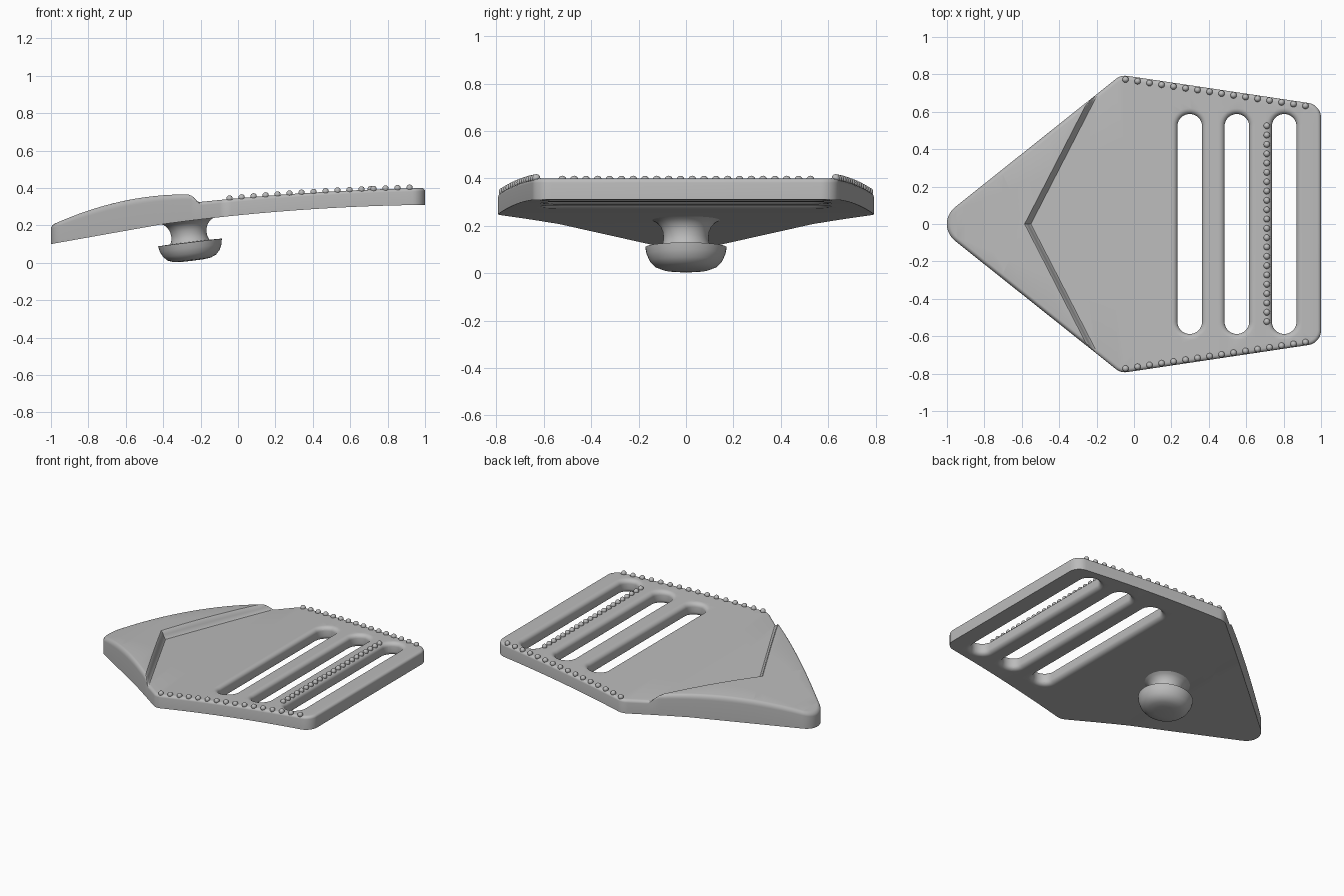
import bpy, bmesh
from math import sin, cos, pi, radians
from mathutils import Vector

cube = bpy.data.objects.get("Cube")
if cube:
    bpy.data.objects.remove(cube, do_unlink=True)

grey = bpy.data.materials.new("satin_grey")
grey.use_nodes = True
grey.diffuse_color = (0.5, 0.5, 0.5, 1)
grey.node_tree.nodes["Principled BSDF"].inputs["Base Color"].default_value = (0.5, 0.5, 0.5, 1)

THICK = 0.1                       # flat thickness before bending
APEX = Vector((-0.585, 0, 0))     # inner point of the raised nose
SLANT = Vector((-0.889, 0.458, 0))
STEP = 0.03


def finish(bm, name, angle=35):
    bmesh.ops.recalc_face_normals(bm, faces=bm.faces)
    mesh = bpy.data.meshes.new(name)
    bm.to_mesh(mesh)
    bm.free()
    mesh.materials.append(grey)
    obj = bpy.data.objects.new(name, mesh)
    bpy.context.collection.objects.link(obj)
    bpy.ops.object.select_all(action='DESELECT')
    obj.select_set(True)
    bpy.context.view_layer.objects.active = obj
    bpy.ops.object.shade_smooth_by_angle(angle=radians(angle))
    return obj


# Height curves along the length
def bottom_z(x):
    if x < -0.4:
        return 0.207 + 0.178 * (x + 0.4)
    return 0.254 + 0.1 * x - 0.044 * x * x


def deck_z(x):
    return 0.345 + 0.09 * x - 0.035 * x * x


def nose_z(x):
    return 0.2 + 0.3325 * (x + 1) - 0.32 * (x + 1) * (x + 0.6)


def top_z(x, y):
    d = SLANT.dot(Vector((x, abs(y), 0)) - APEX)
    k = min(max(d / STEP + 1, 0), 1)
    k = k * k * (3 - 2 * k)
    return deck_z(x) + k * (nose_z(x) - deck_z(x))


def rounded(corners, grow=0.0, steps=10):
    """Outline with arcs at (x, y, radius) corners, offset by grow."""
    points = []
    for i, (x, y, r) in enumerate(corners):
        p = Vector((x, y))
        a = (Vector(corners[i - 1][:2]) - p).normalized()
        b = (Vector(corners[(i + 1) % len(corners)][:2]) - p).normalized()
        half = a.angle(b) / 2
        mid = (a + b).normalized()
        centre = p + mid * (r / sin(half))
        sweep = pi / 2 - half
        for s in range(steps + 1):
            t = sweep * (2 * s / steps - 1)
            out = Vector((-mid.x * cos(t) + mid.y * sin(t),
                          -mid.x * sin(t) - mid.y * cos(t)))
            points.append(centre + out * (r + grow))
    return points


def wall(bm, corners, profile):
    """Stack offset copies of one outline and skin them."""
    rings = [[bm.verts.new((p.x, p.y, z)) for p in rounded(corners, g)] for g, z in profile]
    for low, high in zip(rings, rings[1:]):
        for i in range(len(low)):
            bm.faces.new((low[i - 1], low[i], high[i], high[i - 1]))


# Plate: rounded arrow outline with three strap slots
half_outline = [(-0.07, -0.797, 0.08), (1.0, -0.637, 0.08)]
outline = [(-1.07, 0, 0.115)] + half_outline + [(x, -y, r) for x, y, r in reversed(half_outline)]
quarter = [pi / 2 * i / 5 for i in range(6)]
EDGE, LIP = 0.02, 0.03
rim = [(0, 0)] + [(EDGE * (cos(a) - 1), THICK - EDGE + EDGE * sin(a)) for a in quarter]
lip_top = [(LIP * (1 - cos(a)), THICK - LIP + LIP * sin(a)) for a in quarter]
lip = [(g, THICK - z) for g, z in reversed(lip_top)] + lip_top

bm = bmesh.new()
wall(bm, outline, rim)
for cx in (0.298, 0.55, 0.803):
    w, h = 0.066, 0.588
    wall(bm, [(cx - w, -h, w), (cx + w, -h, w), (cx + w, h, w), (cx - w, h, w)], lip)
bmesh.ops.remove_doubles(bm, verts=bm.verts, dist=0.0002)
for level in (0, THICK):
    edges = [e for e in bm.edges if e.is_boundary
             and all(abs(v.co.z - level) < 0.001 for v in e.verts)]
    bmesh.ops.triangle_fill(bm, edges=edges, use_beauty=True, normal=(0, 0, 1))


def slice_at(point, normal):
    bmesh.ops.bisect_plane(bm, geom=bm.verts[:] + bm.edges[:] + bm.faces[:],
                           dist=0.00001, plane_co=point, plane_no=normal)


# Slice the plate so that it can follow the curves, then bend it
for i in range(1, 40):
    slice_at((-1 + i * 0.05, 0, 0), (1, 0, 0))
slice_at((0, 0, 0), (0, 1, 0))
for side in (1, -1):
    normal = Vector((SLANT.x, SLANT.y * side, 0))
    for i in range(5):
        slice_at(APEX - normal * (STEP * i / 4), normal)
for v in bm.verts:
    x, y, z = v.co
    low = bottom_z(x)
    v.co.z = low + (top_z(x, y) - low) * z / THICK
finish(bm, "buckle_plate", 30)

# Button under the plate: a turned profile, tilted to match the underside
profile = [(0, -0.091), (0.06, -0.09), (0.1, -0.086), (0.13, -0.074), (0.152, -0.052),
           (0.166, -0.022), (0.172, 0.008), (0.105, 0.01), (0.097, 0.03), (0.095, 0.05),
           (0.098, 0.075), (0.108, 0.097), (0.125, 0.115), (0.15, 0.127), (0.15, 0.14)]
bm = bmesh.new()
verts = [bm.verts.new((r, 0, z)) for r, z in profile]
edges = [bm.edges.new(pair) for pair in zip(verts, verts[1:])]
bmesh.ops.spin(bm, geom=verts + edges, cent=(0, 0, 0), axis=(0, 0, 1),
               angle=2 * pi, steps=48)
bmesh.ops.remove_doubles(bm, verts=bm.verts, dist=0.0001)
button = finish(bm, "button_stud", 40)
button.location = (-0.256, 0, 0.101)
button.rotation_euler = (0, radians(-7), 0)


# Grip beads
def bead_row(name, start, end, count):
    bm = bmesh.new()
    for i in range(count):
        p = Vector(start).lerp(Vector(end), i / (count - 1))
        made = bmesh.ops.create_uvsphere(bm, u_segments=16, v_segments=10, radius=0.017)
        bmesh.ops.translate(bm, verts=made["verts"], vec=(p.x, p.y, deck_z(p.x) + 0.003))
    finish(bm, name, 60)


for side, label in ((1, "back"), (-1, "front")):
    bead_row(label + "_edge_beads", (-0.045, 0.773 * side), (0.917, 0.632 * side), 16)
bead_row("centre_beads", (0.71, -0.522), (0.71, 0.525), 22)
